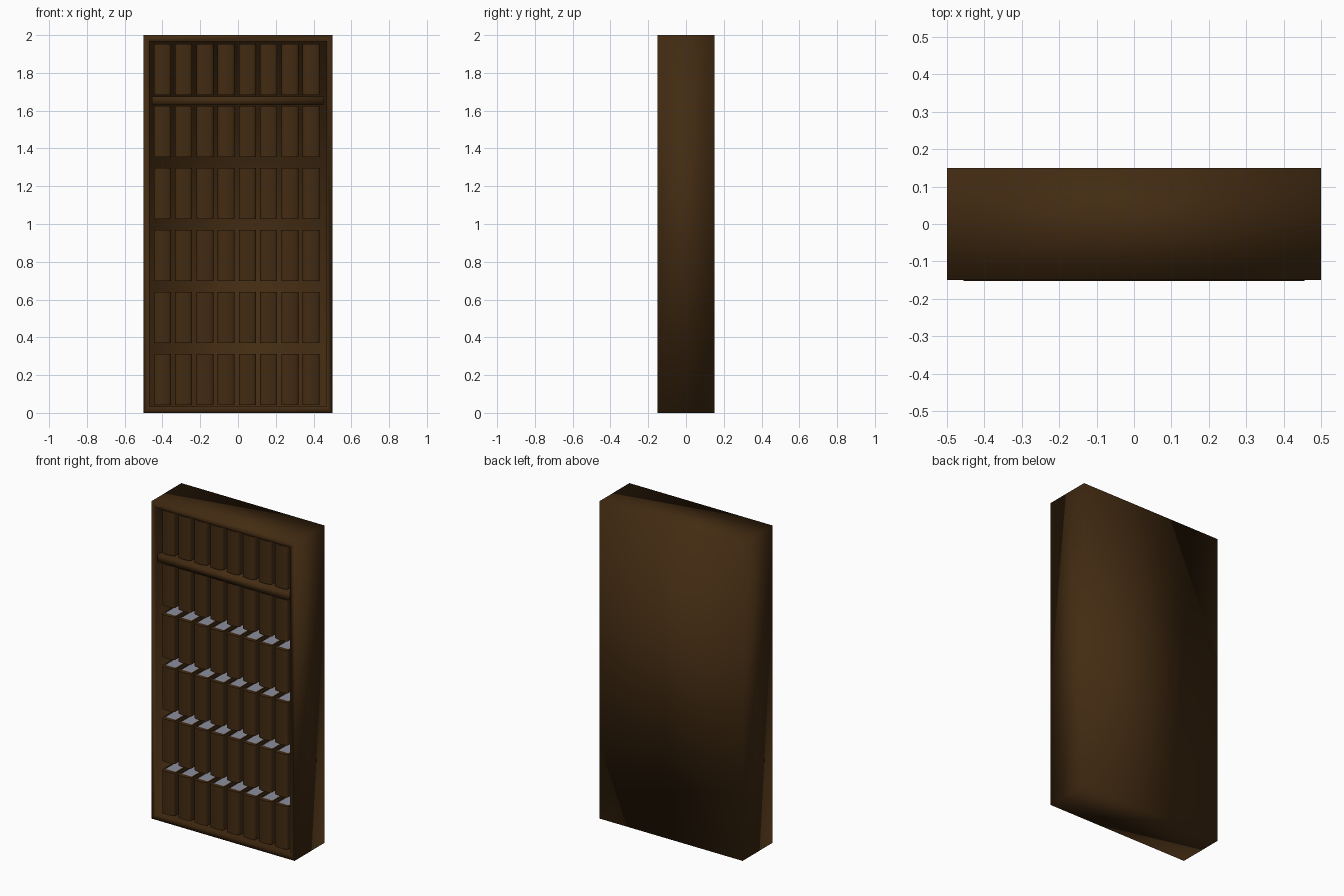
import bpy, bmesh, math

if "Cube" in bpy.data.objects:
    bpy.data.objects.remove(bpy.data.objects["Cube"])


def material(name, rgb):
    m = bpy.data.materials.new(name)
    m.diffuse_color = (*rgb, 1)
    m.use_nodes = True
    m.node_tree.nodes["Principled BSDF"].inputs["Base Color"].default_value = m.diffuse_color
    return m


WOOD = material("dark_brown_wood", (0.055, 0.024, 0.006))
PAPER = material("grey_paper", (0.26, 0.27, 0.33))


def add_object(name, bm, mats):
    bmesh.ops.recalc_face_normals(bm, faces=bm.faces)
    me = bpy.data.meshes.new(name)
    bm.to_mesh(me)
    bm.free()
    for m in mats:
        me.materials.append(m)
    ob = bpy.data.objects.new(name, me)
    bpy.context.collection.objects.link(ob)
    return ob


def box(bm, lo, hi):
    geo = bmesh.ops.create_cube(bm, size=1)
    for v in geo["verts"]:
        for i in range(3):
            v.co[i] = (lo[i] + hi[i]) / 2 + v.co[i] * (hi[i] - lo[i])
    return {f for v in geo["verts"] for f in v.link_faces}


# Case: one block with a recessed front, softly shaded as a single skin
bm = bmesh.new()
box(bm, (-0.5, -0.15, 0), (0.5, 0.15, 2))
bm.normal_update()
front = min(bm.faces, key=lambda f: f.calc_center_median().y)
bmesh.ops.inset_region(bm, faces=[front], thickness=0.046)
inner = bmesh.ops.extrude_face_region(bm, geom=[front])["geom"]
bmesh.ops.translate(bm, vec=(0, 0.25, 0),
                    verts=[g for g in inner if isinstance(g, bmesh.types.BMVert)])
if front.is_valid:
    bmesh.ops.delete(bm, geom=[front], context="FACES_ONLY")
case = add_object("bookcase_frame", bm, [WOOD])
case.data.shade_smooth()

# Single upper shelf, flush with the front of the case
bm = bmesh.new()
box(bm, (-0.456, -0.152, 1.63), (0.456, 0.105, 1.676))
shelf = add_object("shelf", bm, [WOOD])
shelf.data.shade_smooth()

# Book: rounded spine and two covers wrapped around a paper block
W, H, COVER = 0.09, 0.27, 0.008
SPINE_Y, BACK_Y, BULGE = -0.118, 0.085, 0.014
bm = bmesh.new()
N = 8
outer = [(-W / 2 * math.cos(math.pi * i / N),
          SPINE_Y - BULGE * math.sin(math.pi * i / N)) for i in range(N + 1)]
outer = [(-W / 2, BACK_Y)] + outer + [(W / 2, BACK_Y)]
k = 1 - 2 * COVER / W
inner = [(x * k, y if y > 0 else SPINE_Y + 0.014) for x, y in (outer[-1], outer[-2], outer[1], outer[0])]
base = bm.faces.new([bm.verts.new((x, y, 0)) for x, y in outer + inner])
top = bmesh.ops.extrude_face_region(bm, geom=[base], use_keep_orig=True)["geom"]
bmesh.ops.translate(bm, vec=(0, 0, H),
                    verts=[g for g in top if isinstance(g, bmesh.types.BMVert)])
for f in box(bm, (-W / 2 + COVER, SPINE_Y + 0.014, 0.003),
             (W / 2 - COVER, BACK_Y - 0.005, H - 0.003)):
    f.material_index = 1
book = add_object("book", bm, [WOOD, PAPER])
book.data.shade_smooth()
book.data.set_sharp_from_angle(angle=math.radians(40))

# Six rows of eight books
for row in range(6):
    for col in range(8):
        b = book if row == col == 0 else book.copy()
        if b is not book:
            b.name = f"book_{row}_{col}"
            bpy.context.collection.objects.link(b)
        b.location = (-0.4 + 0.1125 * col, 0, 0.043 + 0.328 * row)
